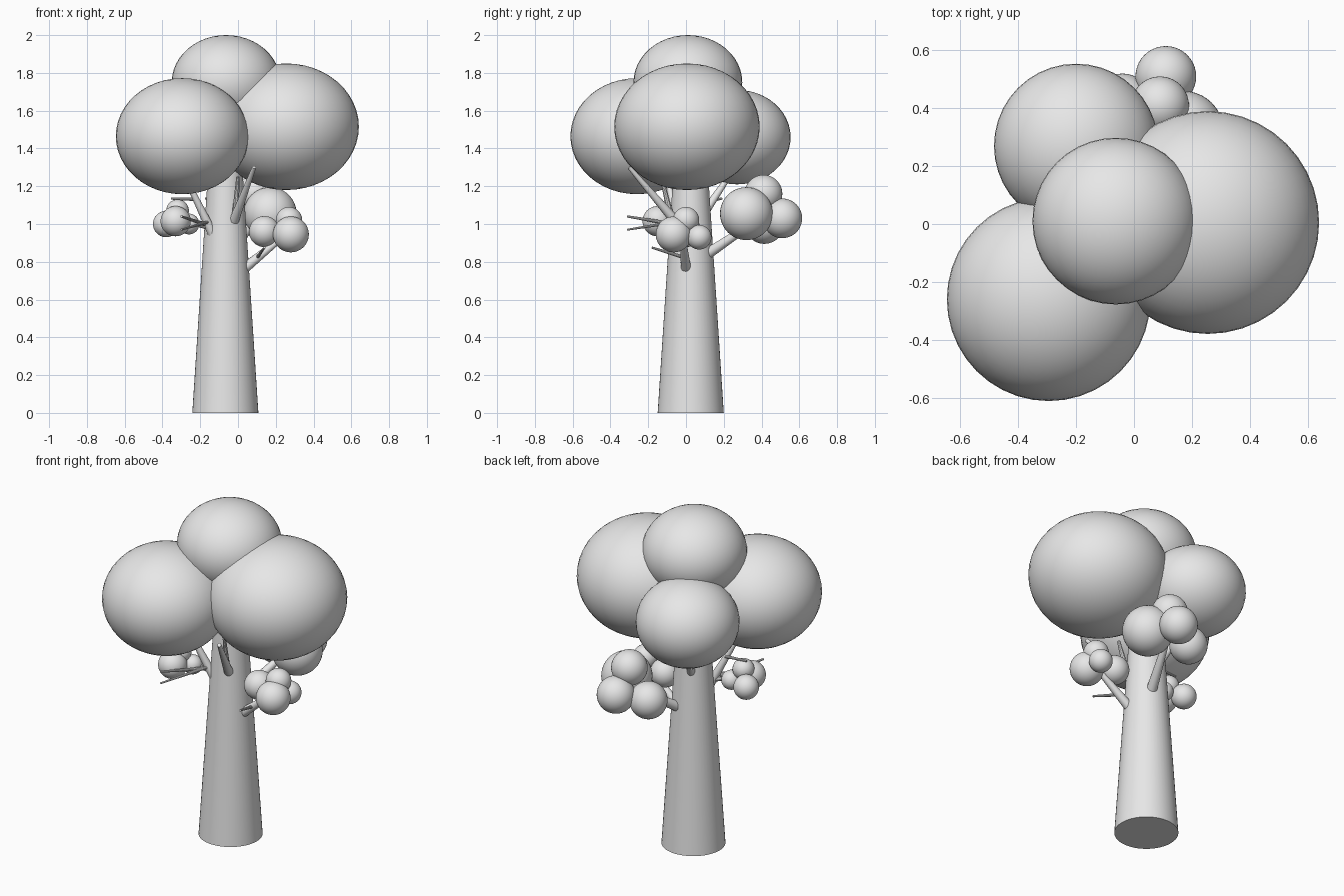
import bpy
from mathutils import Vector

cube = bpy.data.objects.get("Cube")
if cube:
    bpy.data.objects.remove(cube, do_unlink=True)

# One plain grey for the whole tree
grey = bpy.data.materials.new("light_grey")
grey.use_nodes = True
grey.diffuse_color = (0.8, 0.8, 0.8, 1)
grey.node_tree.nodes["Principled BSDF"].inputs["Base Color"].default_value = (0.8, 0.8, 0.8, 1)


def finish(name):
    obj = bpy.context.object
    obj.name = name
    obj.data.materials.append(grey)
    bpy.ops.object.shade_smooth_by_angle()
    return obj


def blob(name, center, radius, height=None):
    """Foliage ball, optionally flattened to a given half height."""
    bpy.ops.mesh.primitive_uv_sphere_add(segments=40, ring_count=24, radius=1, location=center)
    bpy.context.object.scale = (radius, radius, height or radius)
    bpy.ops.object.transform_apply(location=False, rotation=False, scale=True)
    finish(name)


def limb(name, start, end, r1, r2, sides=16):
    """Tapered cylinder between two points."""
    a, b = Vector(start), Vector(end)
    bpy.ops.mesh.primitive_cone_add(vertices=sides, radius1=r1, radius2=r2,
                                    depth=(b - a).length, location=(a + b) / 2)
    obj = bpy.context.object
    obj.rotation_euler = (b - a).to_track_quat("Z", "Y").to_euler()
    finish(name)


# Trunk
limb("trunk", (-0.067, 0.025, 0), (-0.067, 0.025, 1.5), 0.175, 0.077, 48)

# Crown
blob("crown_front", (-0.295, -0.26, 1.465), 0.352, 0.307)
blob("crown_left", (0.255, 0.005, 1.515), 0.385, 0.335)
blob("crown_top", (-0.063, 0.01, 1.75), 0.288, 0.25)
blob("crown_back", (-0.2, 0.27, 1.46), 0.284, 0.25)

# Small foliage clusters at the branch ends
clusters = {
    "left_cluster": [((0.28, -0.065, 0.945), 0.095), ((0.14, 0.0, 0.96), 0.082),
                     ((0.27, 0.0, 1.02), 0.07), ((0.295, 0.07, 0.93), 0.065)],
    "back_cluster": [((0.17, 0.32, 1.055), 0.14), ((0.11, 0.51, 1.03), 0.105),
                     ((0.09, 0.41, 1.16), 0.1), ((-0.04, 0.415, 1.0), 0.105)],
    "right_cluster": [((-0.33, -0.15, 1.015), 0.08), ((-0.38, -0.03, 1.0), 0.07),
                      ((-0.26, -0.06, 1.0), 0.055), ((-0.32, -0.09, 1.07), 0.06)],
}
for name, balls in clusters.items():
    for i, (center, radius) in enumerate(balls):
        blob(f"{name}_{i + 1}", center, radius)

# Main branches
limb("left_branch", (0.04, 0.0, 0.77), (0.26, -0.02, 0.95), 0.027, 0.014)
limb("back_branch", (-0.03, 0.11, 0.84), (0.08, 0.38, 1.02), 0.03, 0.016)
limb("right_branch", (-0.12, -0.03, 0.92), (-0.28, -0.1, 1.25), 0.027, 0.012)
limb("front_branch", (-0.02, -0.06, 1.02), (0.085, -0.3, 1.3), 0.026, 0.011)
limb("crown_branch", (-0.1, 0.09, 1.05), (-0.18, 0.24, 1.27), 0.025, 0.012)

# Thin twigs
limb("front_twig", (-0.015, -0.08, 1.04), (0.0, -0.13, 1.25), 0.018, 0.009, 10)
limb("left_twig", (0.1, 0.0, 0.82), (0.14, -0.18, 0.875), 0.01, 0.006, 10)
limb("right_twig_low", (-0.16, -0.06, 1.01), (-0.3, -0.31, 0.97), 0.009, 0.005, 10)
limb("right_twig_mid", (-0.18, -0.07, 1.0), (-0.3, -0.31, 1.04), 0.011, 0.006, 10)
limb("right_twig_high", (-0.22, -0.06, 1.13), (-0.355, -0.07, 1.135), 0.009, 0.006, 10)
limb("right_link", (-0.15, -0.04, 0.98), (-0.33, -0.08, 1.03), 0.014, 0.008, 10)
limb("crown_twig", (-0.14, 0.12, 1.12), (-0.17, 0.19, 1.135), 0.009, 0.006, 10)
